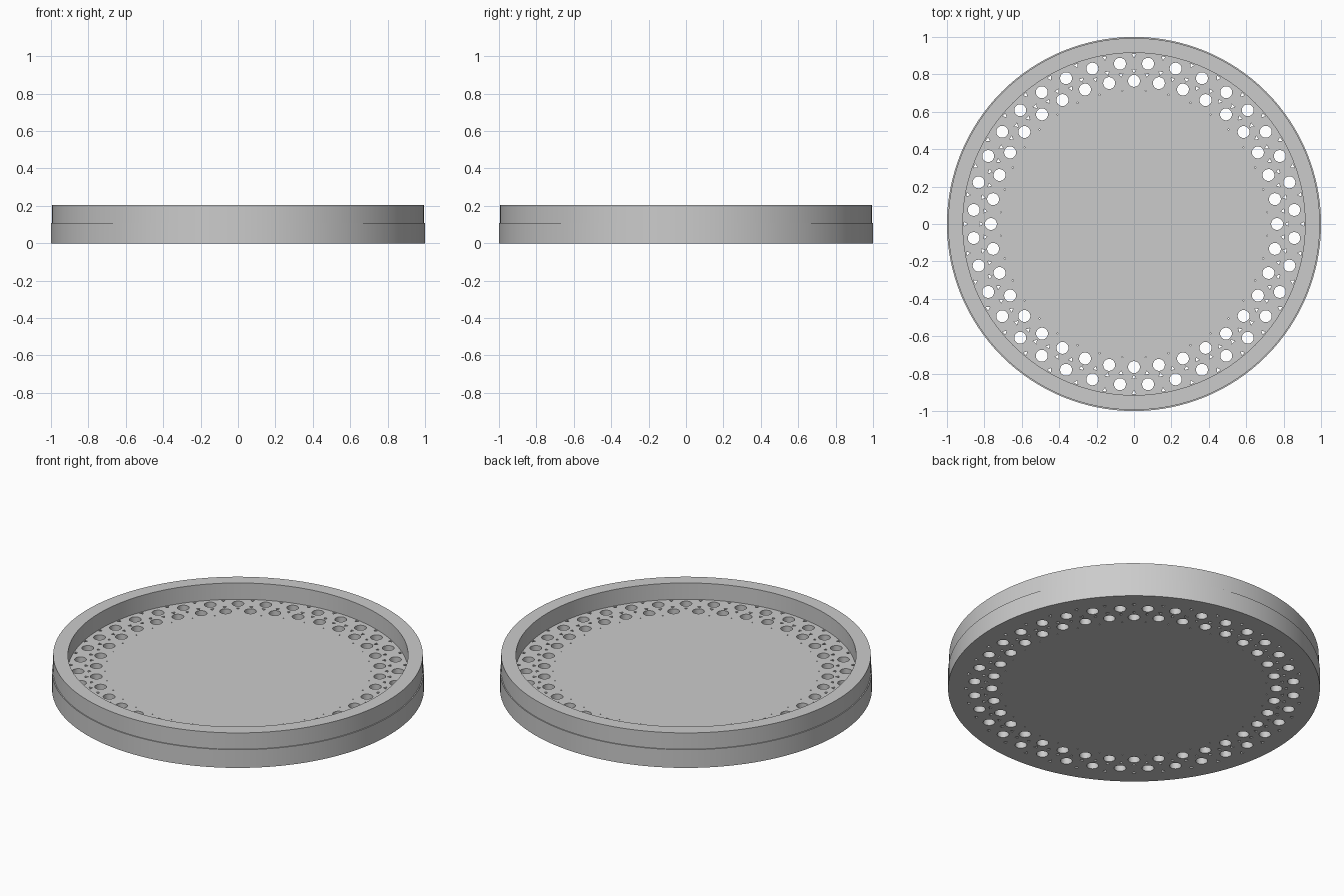
import bpy, bmesh
from math import cos, sin, pi, radians

if "Cube" in bpy.data.objects:
    bpy.data.objects.remove(bpy.data.objects["Cube"], do_unlink=True)

FLOOR, HEIGHT = 0.108, 0.205
SEGMENTS = 128

grey = bpy.data.materials.new("plain grey")
grey.use_nodes = True
grey.diffuse_color = (0.6, 0.6, 0.6, 1)
grey.node_tree.nodes["Principled BSDF"].inputs["Base Color"].default_value = (0.6, 0.6, 0.6, 1)


def new_object(name, bm):
    bmesh.ops.recalc_face_normals(bm, faces=bm.faces)
    mesh = bpy.data.meshes.new(name)
    bm.to_mesh(mesh)
    bm.free()
    mesh.materials.append(grey)
    obj = bpy.data.objects.new(name, mesh)
    bpy.context.collection.objects.link(obj)
    return obj


def add_ring(bm, radius, z, sides, x=0, y=0, turn=0):
    return [bm.verts.new((x + radius * cos(turn + 2 * pi * i / sides),
                          y + radius * sin(turn + 2 * pi * i / sides), z))
            for i in range(sides)]


def join_rings(bm, rings):
    """Skin a stack of rings and cap both ends."""
    for a, b in zip(rings, rings[1:]):
        for i in range(len(a)):
            j = (i + 1) % len(a)
            bm.faces.new((a[i], a[j], b[j], b[i]))
    bm.faces.new(rings[0])
    bm.faces.new(rings[-1])


# Dish: thick base, slightly stepped-in rim, recessed floor
bm = bmesh.new()
profile = [(1, 0), (1, FLOOR), (0.994, FLOOR), (0.994, HEIGHT),
           (0.915, HEIGHT), (0.915, FLOOR)]
join_rings(bm, [add_ring(bm, r, z, SEGMENTS) for r, z in profile])
dish = new_object("drain_dish", bm)

# Drain holes: ring radius, starting angle, hole radius, sides
hole_rings = [
    (0.860, 5, 0.032, 24),
    (0.765, 0, 0.032, 24),
    (0.902, 0, 0.013, 3),
    (0.820, 0, 0.013, 3),
    (0.800, 5, 0.012, 3),
    (0.715, 5, 0.005, 3),
]
bm = bmesh.new()
for ring_radius, start, radius, sides in hole_rings:
    for k in range(36):
        a = radians(start + 10 * k)
        x, y = ring_radius * cos(a), ring_radius * sin(a)
        join_rings(bm, [add_ring(bm, radius, z, sides, x, y, a + pi)
                        for z in (-0.05, FLOOR + 0.05)])
cutter = new_object("hole_cutter", bm)
cutter.hide_render = True

# Cut the holes and bake the result
cut = dish.modifiers.new("drain_holes", "BOOLEAN")
cut.operation = "DIFFERENCE"
cut.solver = "EXACT"
cut.object = cutter
bpy.ops.object.select_all(action="DESELECT")
bpy.context.view_layer.objects.active = dish
dish.select_set(True)
bpy.ops.object.modifier_apply(modifier=cut.name)
bpy.data.objects.remove(cutter, do_unlink=True)

bpy.ops.object.shade_smooth_by_angle(angle=radians(30))
